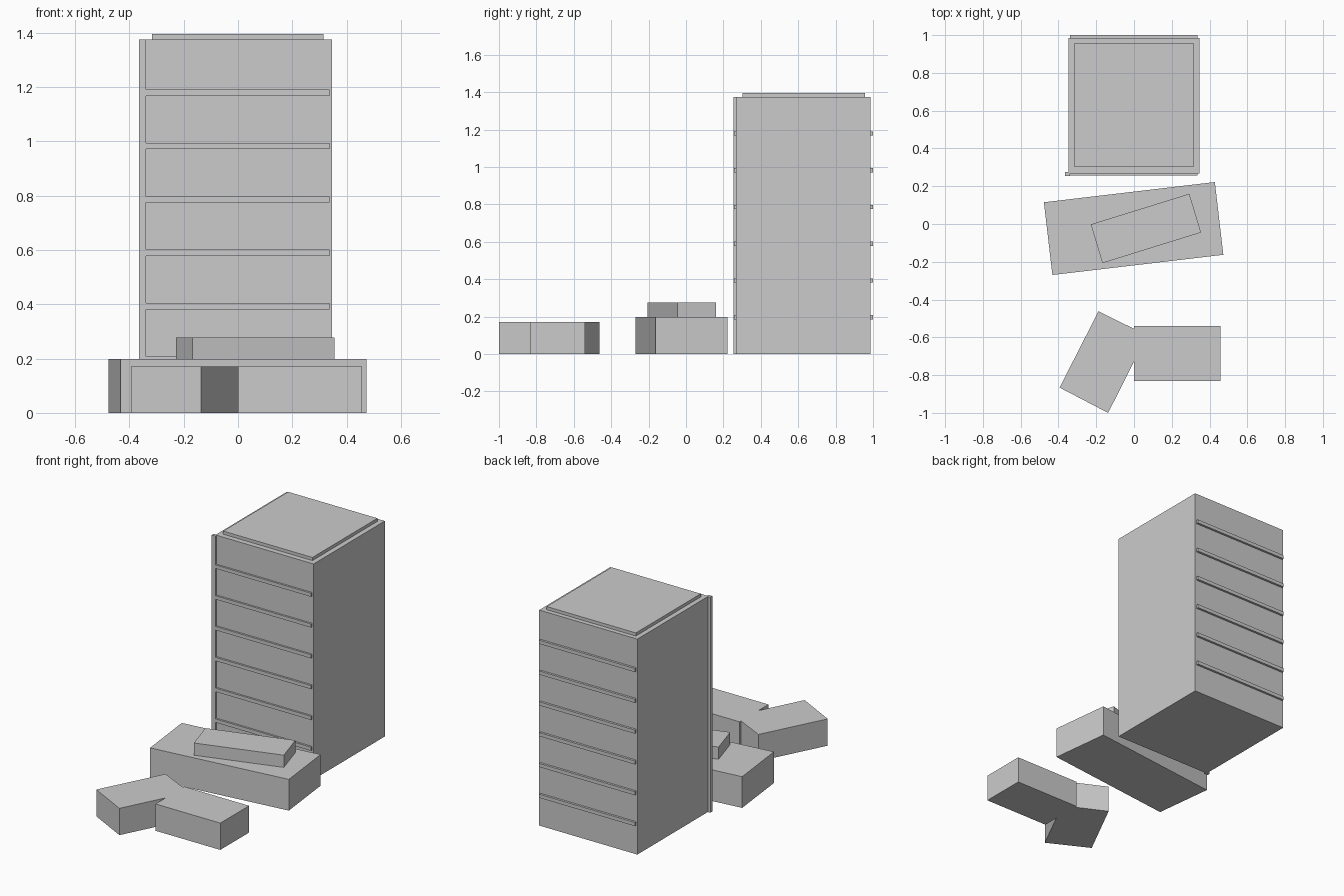
import bpy, bmesh

if "Cube" in bpy.data.objects:
    bpy.data.objects.remove(bpy.data.objects["Cube"])

concrete = bpy.data.materials.new("pale_grey")
concrete.diffuse_color = (0.6, 0.6, 0.6, 1)
concrete.use_nodes = True
concrete.node_tree.nodes["Principled BSDF"].inputs["Base Color"].default_value = concrete.diffuse_color


def prism(name, outline, z0, z1):
    """Extrude a counter-clockwise plan outline from z0 to z1."""
    bm = bmesh.new()
    base = bm.faces.new([bm.verts.new((x, y, z0)) for x, y in outline])
    top = bmesh.ops.extrude_face_region(bm, geom=[base], use_keep_orig=True)
    verts = [g for g in top["geom"] if isinstance(g, bmesh.types.BMVert)]
    bmesh.ops.translate(bm, verts=verts, vec=(0, 0, z1 - z0))
    bmesh.ops.recalc_face_normals(bm, faces=bm.faces)
    mesh = bpy.data.meshes.new(name)
    bm.to_mesh(mesh)
    bm.free()
    mesh.materials.append(concrete)
    ob = bpy.data.objects.new(name, mesh)
    bpy.context.collection.objects.link(ob)
    return ob


def box(name, x0, x1, y0, y1, z0, z1):
    return prism(name, [(x0, y0), (x1, y0), (x1, y1), (x0, y1)], z0, z1)


# Tower with raised roof slab and a corner pier
box("tower", -0.347, 0.346, 0.268, 0.986, 0, 1.375)
box("roof_slab", -0.316, 0.314, 0.302, 0.957, 1.375, 1.395)
box("corner_pier", -0.364, -0.338, 0.255, 0.275, 0, 1.375)

# Floor ledges on the front and back of the tower
for i in range(6):
    z = 0.185 + 0.1965 * i
    box(f"front_ledge_{i + 1}", -0.339, 0.336, 0.256, 0.272, z, z + 0.023)
    box(f"back_ledge_{i + 1}", -0.339, 0.336, 0.982, 1.0, z, z + 0.023)

# Middle building, turned slightly, with a smaller upper storey
prism("middle_hall", [(-0.432, -0.27), (0.473, -0.163), (0.428, 0.222), (-0.477, 0.115)], 0, 0.199)
prism("middle_upper_storey", [(-0.167, -0.207), (0.355, -0.045), (0.293, 0.16), (-0.229, -0.002)], 0.199, 0.277)

# Low front building: a straight wing joined to an angled wing
prism("low_front_building", [(-0.394, -0.866), (-0.137, -1.0), (0, -0.729), (0, -0.831),
                             (0.457, -0.831), (0.457, -0.541), (0, -0.541), (0, -0.555),
                             (-0.188, -0.462)], 0, 0.171)
